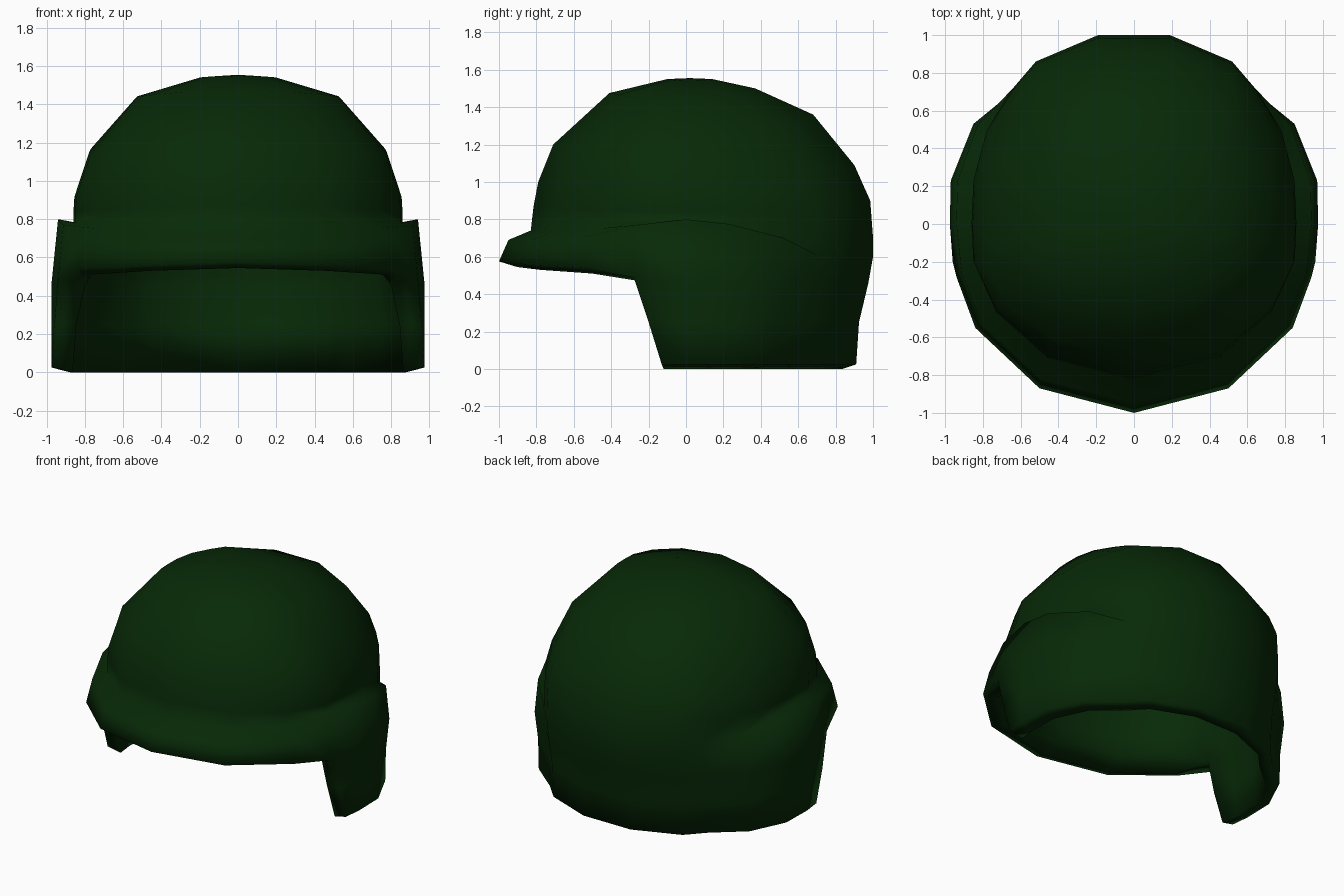
import bpy
import bmesh
from mathutils import Vector

cube = bpy.data.objects.get("Cube")
if cube:
    bpy.data.objects.remove(cube)

green = bpy.data.materials.new("dark green")
green.use_nodes = True
color = (0.0022, 0.022, 0.0022, 1)
green.diffuse_color = color
bsdf = green.node_tree.nodes["Principled BSDF"]
bsdf.inputs["Base Color"].default_value = color
bsdf.inputs["Roughness"].default_value = 0.8

# Left half outlines, front to back: foot of the dome, and brim with ear covers
dome = [(0, -.83), (.46, -.71), (.73, -.47), (.85, -.2), (.86, 0), (.85, .23),
        (.78, .5), (.64, .72), (.52, .86), (.19, 1), (0, 1)]
flare = [(0, -1), (.5, -.87), (.84, -.55), (.94, -.28), (.975, 0), (.97, .23),
         (.85, .53)] + dome[7:]
joint_z = [.74, .74, .75, .78, .785, .76, .71, .7, .7, .7, .7]
lip_z = [.69, .69, .71, .77, .8, .775, .7, .6, .6, .6, .6]
edge_z = [.575, .56, .54, .49] + [.46] * 7
EAR = 3    # column of the ear cover's front edge
EDGE = 7   # ring of the brim's edge
CENTRE = Vector((0, .08, .6))


def dome_ring(front, back, width, z_front, z_side, z_back):
    """Scale the dome outline to a ring that sags at the sides."""
    sag = (z_front + z_back) / 2 - z_side
    ring = []
    for x, y in dome:
        t = (y + .83) / 1.83
        ring.append(Vector((x / .86 * width, front + t * (back - front),
                            z_front + t * (z_back - z_front) - 4 * sag * t * (1 - t))))
    return ring


def blend_ring(outline, target, amount, heights):
    """Move an outline part of the way to another at the given heights."""
    return [Vector((*Vector(a).lerp(Vector(b), amount), z))
            for a, b, z in zip(outline, target, heights)]


def skirt_ring(z, shift, nape):
    """Lower ring: draw in the nape and slant the ear cover's front edge."""
    ring = [Vector((x, y * nape if y > .5 else y, z)) for x, y in flare]
    ring[EAR] += Vector((.02, shift, 0))
    return ring


# Outer surface: crown, wall, brim lip, edge and skirt
crown = [
    dome_ring(-.1, .14, .2, 1.55, 1.54, 1.55),
    dome_ring(-.41, .37, .53, 1.475, 1.44, 1.5),
    dome_ring(-.71, .68, .78, 1.2, 1.15, 1.36),
    dome_ring(-.79, .9, .855, 1.0, .92, 1.09),
    dome_ring(-.815, .985, .86, .87, .84, .9),
]
edge = blend_ring(flare, flare, 0, edge_z)
for p in edge:
    if p.y > .55:
        p.y *= .975
outer = crown + [
    blend_ring(dome, dome, 0, joint_z),
    blend_ring(dome, flare, .7, lip_z),
    edge,
    skirt_ring(.25, .08, .925),
    skirt_ring(.025, .15, .91),
]

# Inner surface: a plain dome that meets the brim's underside
lining = [(x * .92, .08 + (y - .08) * .92) for x, y in dome]
inner = [[CENTRE + (p - CENTRE) * .92 for p in ring] for ring in crown]
inner += [
    blend_ring(lining, lining, 0, joint_z),
    blend_ring(lining, lining, 0, [z - .1 for z in lip_z]),
    [f.lerp(Vector((*l, f.z)), .4 if i < EAR else .9) - Vector((0, 0, .03 if i <= EAR else 0))
     for i, (f, l) in enumerate(zip(edge, lining))],
]
for ring, width, z in ((outer[-2], .88, .25), (outer[-1], .9, 0)):
    inner.append([Vector((p.x * width, p.y * .92, z)) for p in ring])

bm = bmesh.new()


def build_surface(rings, apex_z):
    """Skin the rings, leaving the face opening free."""
    apex = bm.verts.new((0, .02, apex_z))
    grid = [[bm.verts.new(p) for p in ring] for ring in rings]
    for a, b in zip(grid[0], grid[0][1:]):
        bm.faces.new((apex, a, b))
    for level, (upper, lower) in enumerate(zip(grid, grid[1:])):
        for i in range(EAR if level >= EDGE else 0, len(upper) - 1):
            bm.faces.new((upper[i], lower[i], lower[i + 1], upper[i + 1]))
    return grid


outside = build_surface(outer, 1.555)
inside = build_surface(inner, 1.475)

# Rim along the brim, down the ear cover and round the nape
last = len(outer) - 1
path = [(EDGE, i) for i in range(EAR + 1)]
path += [(level, EAR) for level in range(EDGE + 1, last + 1)]
path += [(last, i) for i in range(EAR + 1, len(dome))]
for (r, c), (s, d) in zip(path, path[1:]):
    bm.faces.new((outside[r][c], inside[r][c], inside[s][d], outside[s][d]))

loose = [v for v in bm.verts if not v.link_faces]
bmesh.ops.delete(bm, geom=loose, context='VERTS')
bmesh.ops.recalc_face_normals(bm, faces=bm.faces)
bm.faces.ensure_lookup_table()
if bm.faces[0].normal.z < 0:
    bmesh.ops.reverse_faces(bm, faces=bm.faces)

mesh = bpy.data.meshes.new("helmet_shell")
bm.to_mesh(mesh)
bm.free()
mesh.materials.append(green)
shell = bpy.data.objects.new("helmet_shell", mesh)
bpy.context.collection.objects.link(shell)

# Right half
mirror = shell.modifiers.new("Mirror", 'MIRROR')
mirror.use_clip = True

bpy.context.view_layer.objects.active = shell
shell.select_set(True)
bpy.ops.object.shade_smooth()
